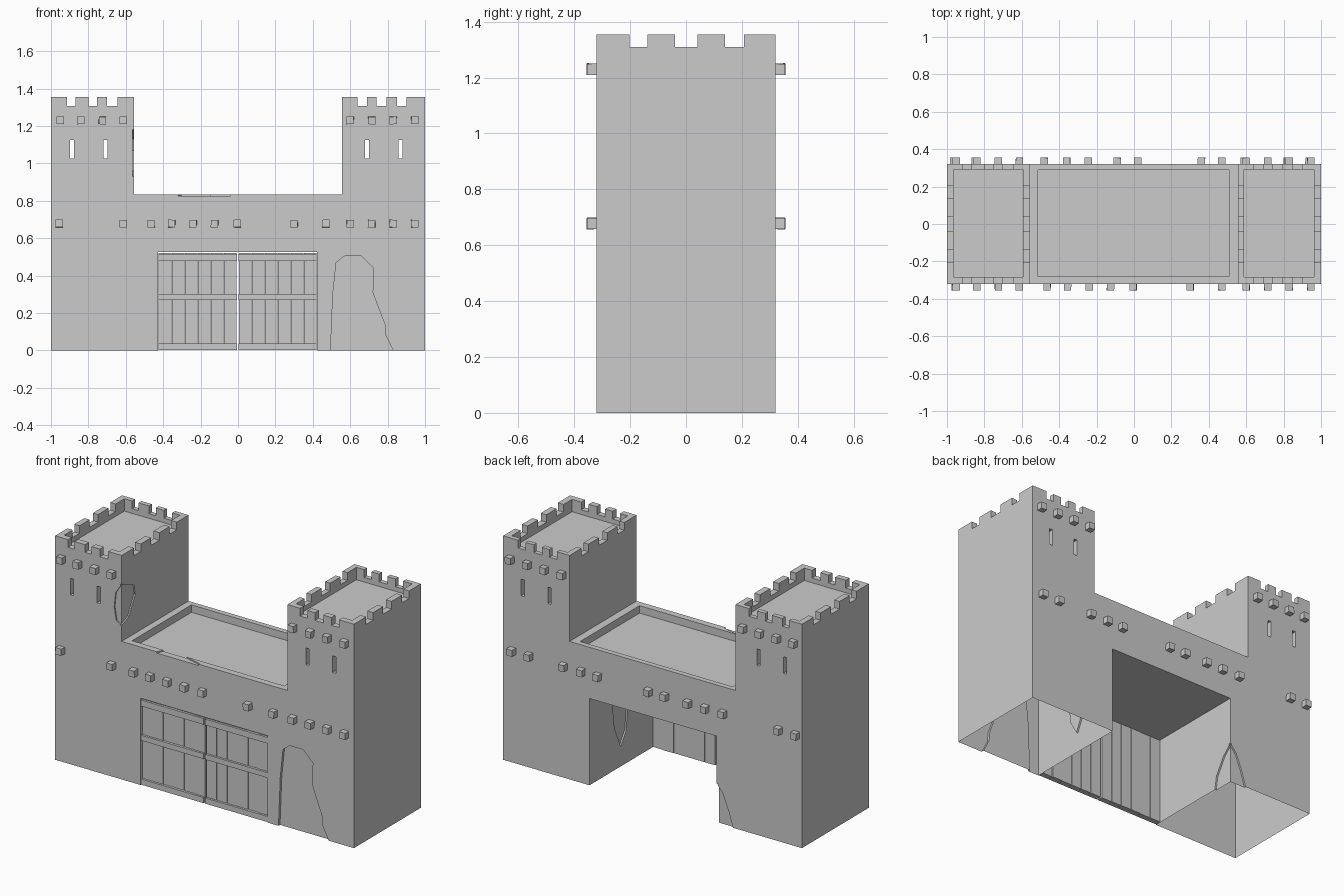
import bpy, bmesh, random
from mathutils import Vector, Euler

if "Cube" in bpy.data.objects:
    bpy.data.objects.remove(bpy.data.objects["Cube"])

random.seed(4)


def make(name, bm):
    bmesh.ops.recalc_face_normals(bm, faces=bm.faces)
    me = bpy.data.meshes.new(name)
    bm.to_mesh(me)
    bm.free()
    ob = bpy.data.objects.new(name, me)
    bpy.context.collection.objects.link(ob)
    return ob


def prism(name, pts, axis, a, b):
    """Extrude a 2D outline from a to b along the given axis."""
    def place(p, t):
        return {'x': (t, *p), 'y': (p[0], t, p[1]), 'z': (*p, t)}[axis]
    bm = bmesh.new()
    lo = [bm.verts.new(place(p, a)) for p in pts]
    hi = [bm.verts.new(place(p, b)) for p in pts]
    bm.faces.new(lo)
    bm.faces.new(hi)
    for i in range(len(pts)):
        j = (i + 1) % len(pts)
        bm.faces.new((lo[i], lo[j], hi[j], hi[i]))
    return make(name, bm)


def box(name, x0, x1, y0, y1, z0, z1):
    return prism(name, [(x0, y0), (x1, y0), (x1, y1), (x0, y1)], 'z', z0, z1)


def cut(target, cutter):
    m = target.modifiers.new("cut", 'BOOLEAN')
    m.operation, m.solver, m.object = 'DIFFERENCE', 'EXACT', cutter
    bpy.context.view_layer.objects.active = target
    bpy.ops.object.modifier_apply(modifier=m.name)
    bpy.data.objects.remove(cutter)


# Castle body: two towers, linking wall and gate passage as one front profile
T, D, H, W = 0.555, 0.32, 1.355, 0.835
body = prism("castle_walls", [
    (-1, 0), (-0.427, 0), (-0.427, 0.525), (0.422, 0.525), (0.422, 0), (1, 0),
    (1, H), (T, H), (T, W), (-T, W), (-T, H), (-1, H)], 'y', -D, D)

# Sunken roofs behind the parapets
cut(body, box("c", -0.965, -0.593, -0.284, 0.292, 1.28, 1.5))
cut(body, box("c", 0.588, 0.962, -0.284, 0.292, 1.28, 1.5))
cut(body, box("c", -0.513, 0.507, -0.28, 0.288, 0.79, 0.9))

# Crenel gaps
for x0, x1 in [(-0.914, -0.87), (-0.80, -0.755), (-0.70, -0.645),
               (0.64, 0.69), (0.74, 0.795), (0.85, 0.90)]:
    cut(body, box("c", x0, x1, -0.5, 0.5, 1.308, 1.5))
for y0, y1 in [(-0.203, -0.137), (-0.04, 0.041), (0.14, 0.207)]:
    cut(body, box("c", -1.2, 1.2, y0, y1, 1.309, 1.5))

# Arrow slits through both tower faces
for x in (-0.887, -0.709, 0.69, 0.868):
    cut(body, box("c", x - 0.011, x + 0.011, -0.5, 0.5, 1.025, 1.125))

# Broken plaster patches, shallow recesses in the walls
front_patch = [(0.495, -0.1), (0.495, 0), (0.507, 0.3), (0.525, 0.47), (0.57, 0.505),
               (0.66, 0.505), (0.725, 0.44), (0.72, 0.31), (0.75, 0.23),
               (0.785, 0.14), (0.79, 0.08), (0.83, 0), (0.83, -0.1)]
cut(body, prism("c", front_patch, 'y', -0.5, -D + 0.015))
tower_front = [(-0.5, 0.92), (-T, 0.93), (-0.59, 0.95), (-0.605, 1.03),
               (-0.595, 1.12), (-T, 1.18), (-0.5, 1.19)]
cut(body, prism("c", tower_front, 'y', -0.5, -D + 0.008))
tower_side = [(-0.5, 0.92), (-D, 0.93), (-0.25, 0.96), (-0.19, 1.07),
              (-0.2, 1.13), (-D, 1.18), (-0.5, 1.19)]
cut(body, prism("c", tower_side, 'x', -T - 0.008, -0.4))
arch_side = [(0.1, 0.4), (0.08, 0.25), (0.02, 0.12), (-0.03, 0.2), (-0.06, 0.42), (0.02, 0.47)]
cut(body, prism("c", arch_side, 'x', 0.3, 0.432))
corner_back = [(-0.3, 0.26), (-0.427, 0.24), (-0.47, 0.19), (-0.51, 0.09), (-0.57, -0.1), (-0.3, -0.1)]
cut(body, prism("c", corner_back, 'y', D - 0.01, 0.5))
corner_side = [(0.5, 0.25), (0.32, 0.24), (0.26, 0.18), (0.2, 0.08), (0.17, -0.1), (0.5, -0.1)]
cut(body, prism("c", corner_side, 'x', -0.437, -0.3))
parapet_chip = [(-0.32, -0.4), (-0.32, -0.32), (-0.30, -0.275), (-0.18, -0.271),
                (-0.04, -0.31), (-0.03, -0.4)]
cut(body, prism("c", parapet_chip, 'z', 0.827, 0.95))

# The walls are an open shell underneath
bm = bmesh.new()
bm.from_mesh(body.data)
floor = [f for f in bm.faces if all(v.co.z < 0.001 for v in f.verts)]
bmesh.ops.delete(bm, geom=floor, context='FACES')
bm.to_mesh(body.data)
bm.free()


# Beam ends sticking out of the front and back
def beams(name, xs, z, side):
    bm = bmesh.new()
    for x in xs:
        vs = bmesh.ops.create_cube(bm, size=1)['verts']
        bmesh.ops.scale(bm, verts=vs, vec=(0.039, 0.06, 0.04))
        r = Euler([random.uniform(-0.04, 0.04) for _ in range(3)]).to_matrix()
        bmesh.ops.rotate(bm, verts=vs, matrix=r)
        bmesh.ops.translate(bm, verts=vs, vec=Vector((x, side * 0.325, z)))
    make(name, bm)


upper = [-0.95, -0.84, -0.725, -0.613, 0.60, 0.715, 0.83, 0.945]
beams("upper_beams_front", upper, 1.23, -1)
beams("upper_beams_back", upper, 1.23, 1)
beams("lower_beams_front", [-0.955, -0.613, -0.465, -0.355, -0.24, -0.125, -0.005,
                            0.30, 0.47, 0.60, 0.715, 0.83, 0.945], 0.678, -1)
beams("lower_beams_back", [-0.965, -0.85, -0.48, -0.36, -0.245, -0.09, 0.02,
                           0.36, 0.47, 0.59, 0.82, 0.935], 0.678, 1)

# Gate: two leaves of six planks with three cross bars each
for side, x0, x1 in (("left", -0.425, -0.006), ("right", 0.004, 0.42)):
    step = (x1 - x0) / 6
    for i in range(6):
        d = random.uniform(0, 0.004)
        box(f"gate_plank_{side}", x0 + i * step + 0.001, x0 + (i + 1) * step - 0.001,
            -0.308 + d, -0.285 + d, 0.002, 0.522)
    for z0, z1 in ((0.003, 0.037), (0.27, 0.302), (0.478, 0.515)):
        box(f"gate_bar_{side}", x0, x1, -0.32, -0.303, z0, z1)
